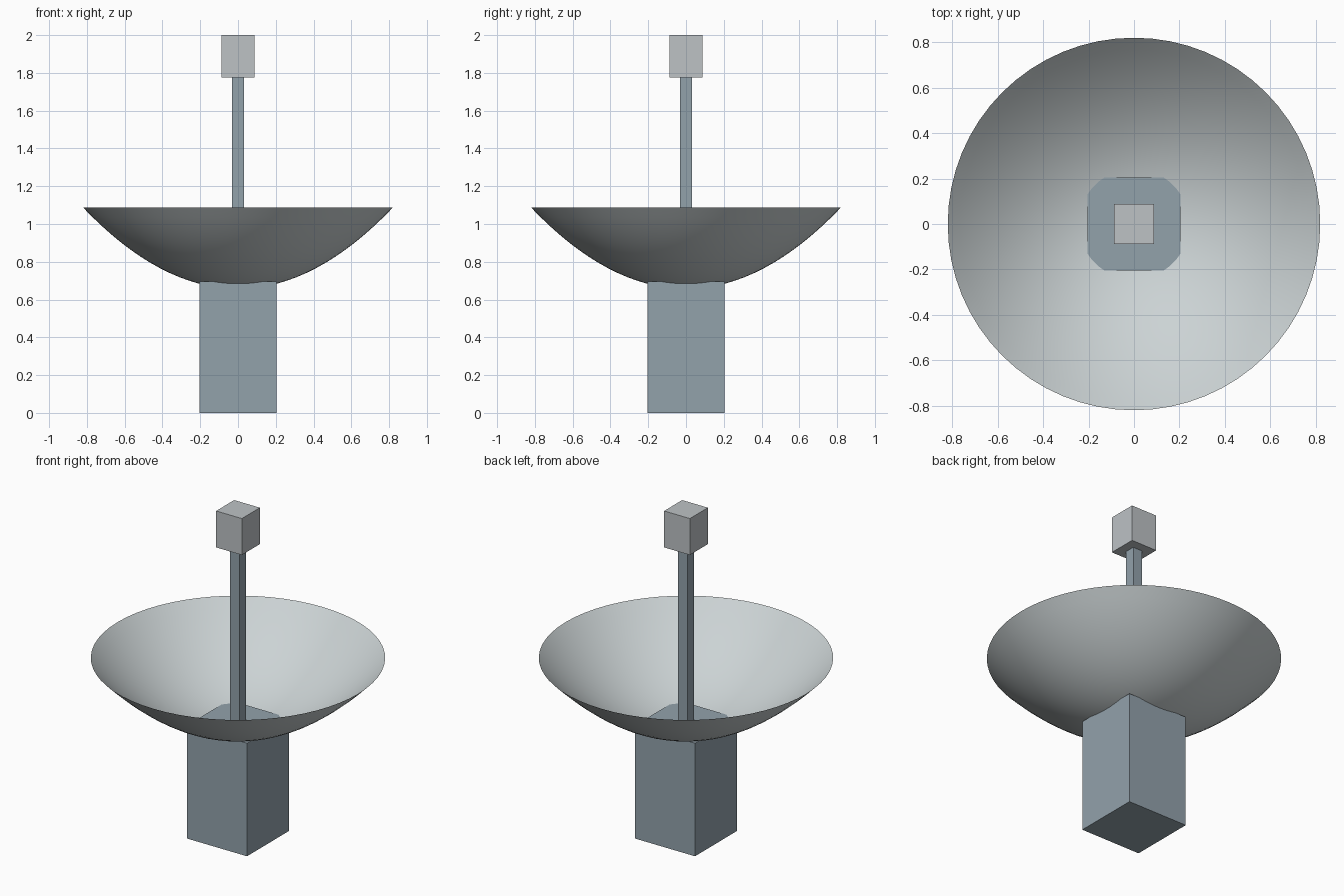
import bpy
import bmesh
from math import pi, sin, cos

cube = bpy.data.objects.get("Cube")
if cube:
    bpy.data.objects.remove(cube, do_unlink=True)


def material(name, rgb):
    mat = bpy.data.materials.new(name)
    mat.use_nodes = True
    mat.diffuse_color = (*rgb, 1)
    mat.node_tree.nodes["Principled BSDF"].inputs["Base Color"].default_value = (*rgb, 1)
    return mat


PALE = material("pale_grey", (0.60, 0.65, 0.66))
BLUE = material("blue_grey", (0.29, 0.36, 0.41))
GREY = material("light_grey", (0.51, 0.54, 0.56))


def finish(name, bm, mat):
    mesh = bpy.data.meshes.new(name)
    bm.to_mesh(mesh)
    bm.free()
    mesh.materials.append(mat)
    obj = bpy.data.objects.new(name, mesh)
    bpy.context.collection.objects.link(obj)
    return obj


def square_post(name, half_width, bottom, top, mat):
    bm = bmesh.new()
    bmesh.ops.create_cube(bm, size=1)
    bmesh.ops.scale(bm, vec=(2 * half_width, 2 * half_width, top - bottom), verts=bm.verts)
    bmesh.ops.translate(bm, vec=(0, 0, (top + bottom) / 2), verts=bm.verts)
    return finish(name, bm, mat)


# Thin parabolic reflector, revolved around the vertical axis
RIM_RADIUS, RIM_Z, LOW_Z = 0.82, 1.087, 0.657
RINGS, SEGMENTS = 16, 64
bm = bmesh.new()
centre = bm.verts.new((0, 0, LOW_Z))
previous = None
for i in range(1, RINGS + 1):
    t = i / RINGS
    r, z = RIM_RADIUS * t, LOW_Z + (RIM_Z - LOW_Z) * t * t
    ring = [bm.verts.new((r * cos(2 * pi * k / SEGMENTS), r * sin(2 * pi * k / SEGMENTS), z))
            for k in range(SEGMENTS)]
    for k in range(SEGMENTS):
        n = (k + 1) % SEGMENTS
        if previous:
            bm.faces.new((previous[k], ring[k], ring[n], previous[n]))
        else:
            bm.faces.new((centre, ring[k], ring[n]))
    previous = ring
for face in bm.faces:
    face.smooth = True
finish("dish", bm, PALE)

# Base block whose top just pokes through the dish, mast and receiver
square_post("base", 0.2045, 0, 0.695, BLUE)
square_post("mast", 0.032, 0.66, 1.78, BLUE)
square_post("receiver", 0.0875, 1.776, 2, GREY)
